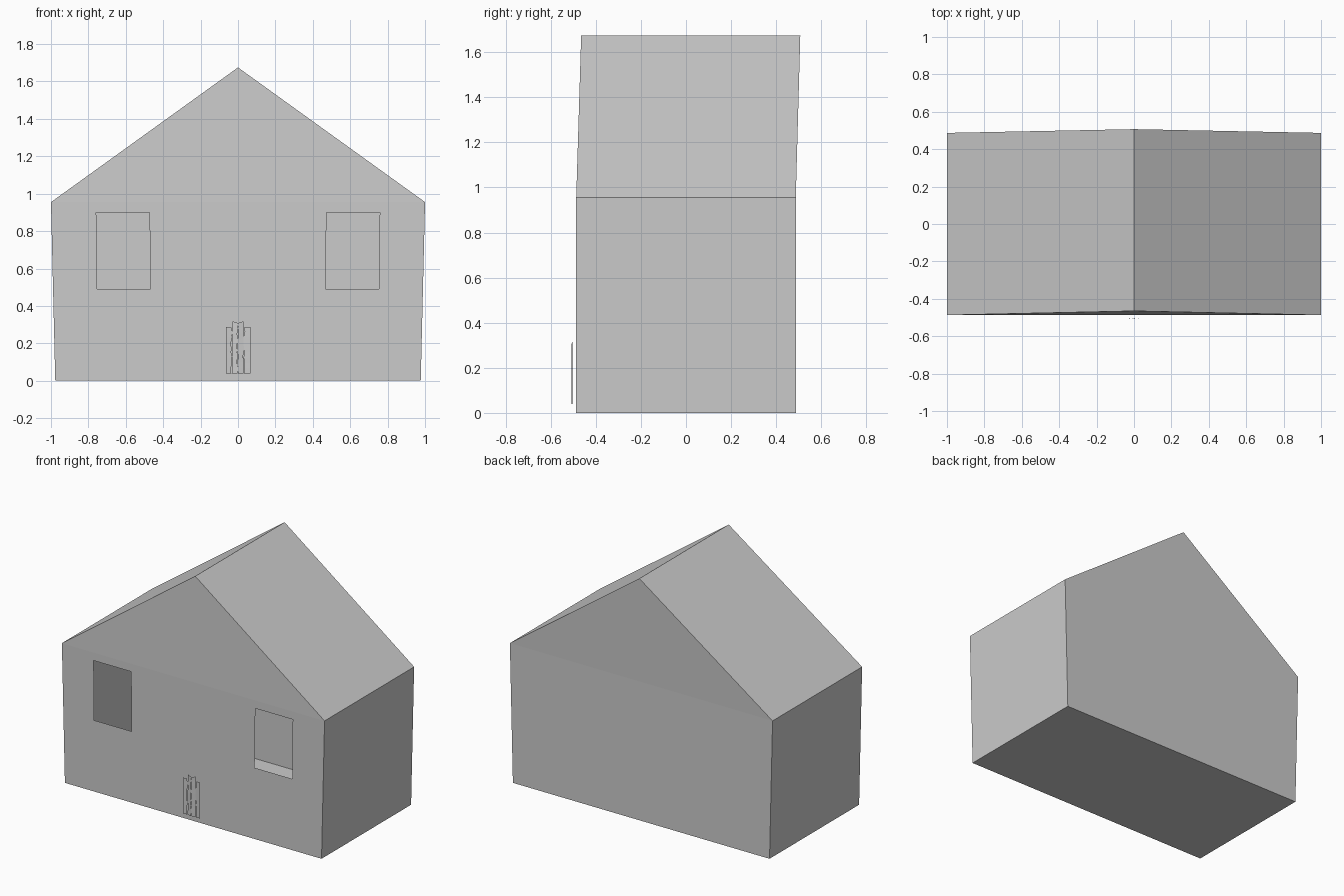
import bpy
import bmesh
import random

if "Cube" in bpy.data.objects:
    bpy.data.objects.remove(bpy.data.objects["Cube"])

random.seed(4)

BASE_W, EAVE_W = 0.977, 1.0      # half widths at ground and eaves
EAVE_Z, RIDGE_Z = 0.955, 1.675
FRONT, BACK = -0.487, 0.487
RIDGE_FRONT, RIDGE_BACK = -0.465, 0.507


def finish(bm, name):
    mesh = bpy.data.meshes.new(name)
    bm.to_mesh(mesh)
    bm.free()
    obj = bpy.data.objects.new(name, mesh)
    bpy.context.collection.objects.link(obj)
    return obj


def half_width(z):
    return BASE_W + (EAVE_W - BASE_W) * z / EAVE_Z


# House shell: hollow, single-sheet walls, open windows in the front
bm = bmesh.new()

# Front wall grid: each row is z, window outer x, window inner x (mirrored)
rows = []
for z, outer, inner in [(0, 0.754, 0.468), (0.49, 0.754, 0.468),
                        (0.90, 0.758, 0.473), (EAVE_Z, 0.758, 0.473)]:
    w = half_width(z)
    rows.append([bm.verts.new((x, FRONT, z))
                 for x in (-w, -outer, -inner, inner, outer, w)])
for r in range(3):
    for c in range(5):
        if r == 1 and c in (1, 3):
            continue             # window openings
        bm.faces.new((rows[r][c], rows[r][c + 1],
                      rows[r + 1][c + 1], rows[r + 1][c]))

# Remaining corners
bl, br = [bm.verts.new((s * BASE_W, BACK, 0)) for s in (-1, 1)]
el, er = [bm.verts.new((s * EAVE_W, BACK, EAVE_Z)) for s in (-1, 1)]
ridge_f = bm.verts.new((0, RIDGE_FRONT, RIDGE_Z))
ridge_b = bm.verts.new((0, RIDGE_BACK, RIDGE_Z))
left = [row[0] for row in rows]
right = [row[-1] for row in rows]

bm.faces.new(rows[3] + [ridge_f])                     # front gable
bm.faces.new((br, bl, el, er))                        # back wall
bm.faces.new((er, el, ridge_b))                       # back gable
bm.faces.new(left[::-1] + [el, bl][::1])              # left wall
bm.faces.new(right + [er, br])                        # right wall
bm.faces.new((left[3], ridge_f, ridge_b, el))         # left roof
bm.faces.new((right[3], er, ridge_b, ridge_f))        # right roof
bm.faces.new(rows[0][::-1] + [bl, br])                # floor

# The left wall loop needs its rear corners in winding order
for f in [f for f in bm.faces if el in f.verts and left[0] in f.verts]:
    bm.faces.remove(f)
bm.faces.new(left + [el, bl])
bmesh.ops.recalc_face_normals(bm, faces=bm.faces)
finish(bm, "house_shell")


# Door: four thin rough-edged planks in front of the wall
def plank(name, x0, x1, top_left, top_right, rough_left, rough_right, skew):
    bm = bmesh.new()
    steps, bottom = 9, 0.04
    prev = None
    for i in range(steps + 1):
        t = i / steps
        dl = random.uniform(-0.004, 0.004) * rough_left
        dr = random.uniform(-0.004, 0.004) * rough_right
        pair = (bm.verts.new((x0 + dl, -0.505 - skew,
                              bottom + (top_left - bottom) * t)),
                bm.verts.new((x1 + dr, -0.505 + skew,
                              bottom + (top_right - bottom) * t)))
        if prev:
            bm.faces.new((prev[0], prev[1], pair[1], pair[0]))
        prev = pair
    finish(bm, name)


plank("door_plank_1", -0.065, -0.034, 0.288, 0.288, 0, 1, 0.001)
plank("door_plank_2", -0.032, -0.003, 0.318, 0.308, 1, 1, -0.002)
plank("door_plank_3", -0.001, 0.031, 0.308, 0.318, 1, 1, 0.002)
plank("door_plank_4", 0.033, 0.066, 0.288, 0.288, 1, 0, -0.001)
